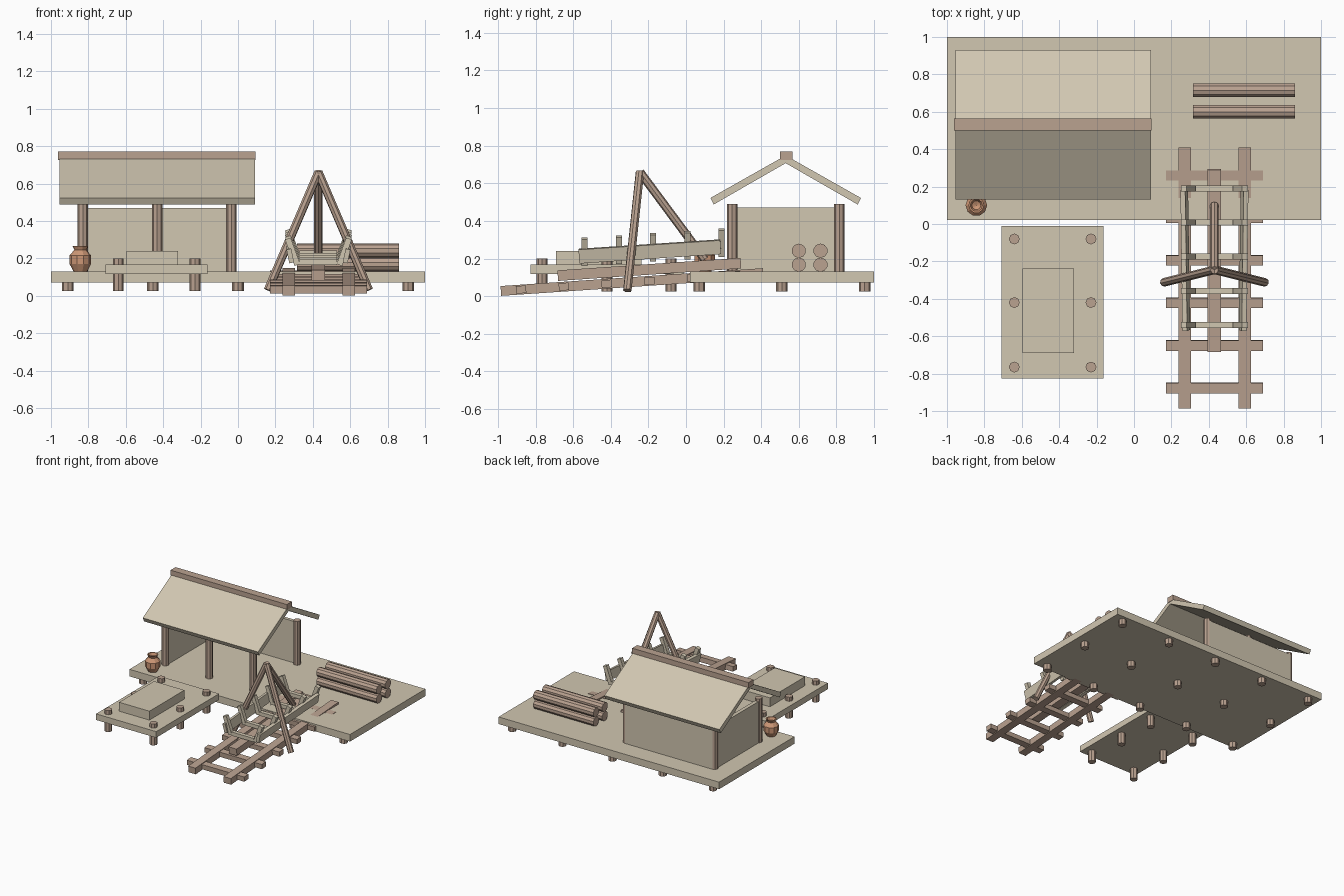
import bpy, bmesh, math
from mathutils import Vector

cube = bpy.data.objects.get("Cube")
if cube:
    bpy.data.objects.remove(cube, do_unlink=True)


def material(name, rgb):
    m = bpy.data.materials.new(name)
    m.use_nodes = True
    m.diffuse_color = (*rgb, 1)
    m.node_tree.nodes["Principled BSDF"].inputs["Base Color"].default_value = (*rgb, 1)
    return m


PALE = material("pale_wood", (0.64, 0.57, 0.44))
BROWN = material("brown_timber", (0.49, 0.36, 0.28))
CLAY = material("terracotta", (0.61, 0.31, 0.18))


def finish(name, bm, mat):
    bmesh.ops.recalc_face_normals(bm, faces=bm.faces)
    me = bpy.data.meshes.new(name)
    bm.to_mesh(me)
    bm.free()
    me.materials.append(mat)
    ob = bpy.data.objects.new(name, me)
    bpy.context.collection.objects.link(ob)
    return ob


def box(name, mat, x, y, z, rot=(0, 0, 0)):
    """Box from (low, high) ranges, rotated about its centre."""
    bm = bmesh.new()
    bmesh.ops.create_cube(bm, size=1)
    for v in bm.verts:
        v.co = [c * (r[1] - r[0]) for c, r in zip(v.co, (x, y, z))]
    ob = finish(name, bm, mat)
    ob.location = [sum(r) / 2 for r in (x, y, z)]
    ob.rotation_euler = rot
    return ob


def pole(name, mat, a, b, r, sides=8):
    """Round timber between two points."""
    a, b = Vector(a), Vector(b)
    bm = bmesh.new()
    bmesh.ops.create_cone(bm, cap_ends=True, segments=sides, radius1=r, radius2=r, depth=(b - a).length)
    ob = finish(name, bm, mat)
    ob.location = (a + b) / 2
    ob.rotation_euler = (b - a).to_track_quat('Z', 'Y').to_euler()
    return ob


def post(name, x, y, z0, z1, r=0.028):
    pole(name, BROWN, (x, y, z0), (x, y, z1), r)


# Main deck on short piles
box("deck", PALE, (-1, 1), (0.022, 1), (0.072, 0.13))
for i in range(5):
    for y in (0.07, 0.51, 0.95):
        post("deck_pile", -0.91 + 0.455 * i, y, 0.025, 0.08, 0.031)

# Small dock with a raised block
box("dock", PALE, (-0.708, -0.163), (-0.827, -0.012), (0.117, 0.167))
box("dock_block", PALE, (-0.595, -0.32), (-0.69, -0.237), (0.167, 0.24))
for x in (-0.64, -0.23):
    for y in (-0.08, -0.42, -0.765):
        post("dock_pile", x, y, 0.025, 0.2, 0.029)

# Open shed: posts, walls, gabled roof, ridge beam
for x in (-0.83, -0.432, -0.035):
    for y in (0.245, 0.815):
        post("shed_post", x, y, 0.13, 0.49)
for x0, x1 in ((-0.83, -0.432), (-0.432, -0.035)):
    box("back_wall", PALE, (x0, x1), (0.815, 0.843), (0.13, 0.47))
box("side_wall", PALE, (-0.845, -0.815), (0.245, 0.815), (0.13, 0.47))

half = [(0.4, 0.522), (0.383, 0.487), (0, 0.707)]
section = [(0, 0.748)] + half + [(-y, z) for y, z in half[1::-1]]
bm = bmesh.new()
ring = bm.faces.new([bm.verts.new((-0.955, 0.53 + y, z)) for y, z in section])
ext = bmesh.ops.extrude_face_region(bm, geom=[ring])
bm.faces.new([v for v in ring.verts]) if not ring.is_valid else None
bmesh.ops.translate(bm, vec=(1.045, 0, 0), verts=[g for g in ext["geom"] if isinstance(g, bmesh.types.BMVert)])
finish("roof", bm, PALE)
box("ridge_beam", BROWN, (-0.962, 0.093), (0.5, 0.565), (0.725, 0.77))

# Clay jar turned from a profile
profile = [(0, 0.13), (0.036, 0.13), (0.058, 0.17), (0.058, 0.215), (0.032, 0.245),
           (0.042, 0.265), (0.033, 0.265), (0.024, 0.245), (0, 0.235)]
bm = bmesh.new()
verts = [bm.verts.new((r, 0, z)) for r, z in profile]
edges = [bm.edges.new(p) for p in zip(verts, verts[1:])]
bmesh.ops.spin(bm, geom=verts + edges, angle=math.tau, steps=10, axis=(0, 0, 1), cent=(0, 0, 0))
bmesh.ops.remove_doubles(bm, verts=bm.verts, dist=0.0005)
finish("jar", bm, CLAY).location = (-0.843, 0.1, 0)

# Stacked logs
for y in (0.6, 0.715):
    for z in (0.167, 0.241):
        pole("log", BROWN, (0.315, y, z), (0.86, y, z), 0.038, 10)

# Sloping slipway: rails and sleepers
TILT = math.atan(0.068)
for x in (0.272, 0.592):
    box("slipway_rail", BROWN, (x - 0.033, x + 0.033), (-0.986, 0.412), (0.049, 0.101), (TILT, 0, 0))
for i in range(6):
    y = -0.877 + 0.2275 * i
    z = 0.075 + 0.068 * (y + 0.287)
    box("sleeper", BROWN, (0.17, 0.69), (y - 0.027, y + 0.027), (z - 0.02, z + 0.02), (TILT, 0, 0))

# Boat under construction: keel, ribs, side planks
box("keel", BROWN, (0.394, 0.466), (-0.683, 0.293), (0.114, 0.17), (TILT, 0, 0))
for side in (-1, 1):
    x = 0.43 + side * 0.156
    box("side_plank", PALE, (x - 0.013, x + 0.013), (-0.57, 0.185), (0.2, 0.275),
        (TILT, side * math.radians(12), 0))
for i in range(5):
    y = -0.54 + 0.1825 * i
    z = 0.165 + 0.012 * i
    box("rib_floor", PALE, (0.33, 0.53), (y - 0.016, y + 0.016), (z - 0.002, z + 0.028))
    for side in (-1, 1):
        x = 0.43 + side * 0.138
        box("rib_arm", PALE, (x - 0.016, x + 0.016), (y - 0.016, y + 0.016), (z - 0.005, z + 0.145),
            (0, side * math.radians(20), 0))

# Lifting tripod
APEX = (0.43, -0.245, 0.66)
for foot in ((0.16, -0.312, 0.03), (0.7, -0.312, 0.03), (0.43, 0.1, 0.195)):
    pole("tripod_leg", BROWN, foot, APEX, 0.023)
